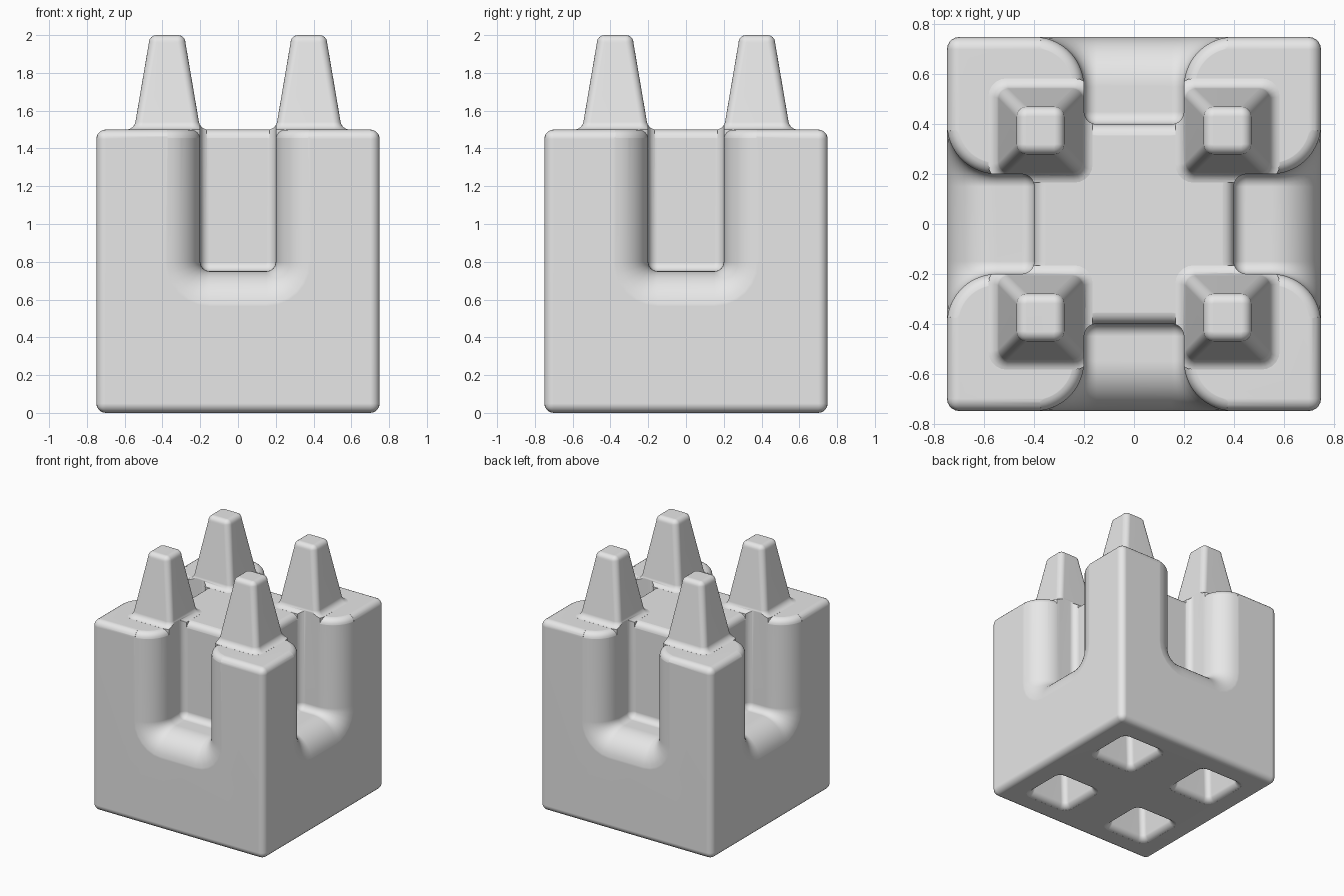
import bpy, bmesh
from math import sin, cos, radians, pi
from mathutils import Matrix

if "Cube" in bpy.data.objects:
    bpy.data.objects.remove(bpy.data.objects["Cube"])

grey = bpy.data.materials.new("light_grey")
grey.use_nodes = True
grey.diffuse_color = (0.8, 0.8, 0.8, 1)
grey.node_tree.nodes["Principled BSDF"].inputs["Base Color"].default_value = (0.8, 0.8, 0.8, 1)

EDGE = 0.05      # edge rounding
FLARE = 0.2      # rounding of the slot mouths
SIDE = 0.75      # half width of the block
TOP = 1.5        # height of the block
END = 82         # arcs stop just short of tangent


def steps(a, b, n):
    return [radians(a + (b - a) * i / n) for i in range(n + 1)]


def loft(name, rings, matrix=Matrix()):
    """Closed solid through a stack of matching rings."""
    bm = bmesh.new()
    rows = [[bm.verts.new(p) for p in ring] for ring in rings]
    for low, high in zip(rows, rows[1:]):
        for i in range(len(low)):
            j = (i + 1) % len(low)
            bm.faces.new((low[i], low[j], high[j], high[i]))
    bm.faces.new(rows[0])
    bm.faces.new(rows[-1])
    bm.transform(matrix)
    bmesh.ops.recalc_face_normals(bm, faces=bm.faces)
    mesh = bpy.data.meshes.new(name)
    bm.to_mesh(mesh)
    bm.free()
    mesh.materials.append(grey)
    obj = bpy.data.objects.new(name, mesh)
    bpy.context.collection.objects.link(obj)
    return obj


def combine(target, tool, operation):
    """Apply a boolean and discard the tool."""
    mod = target.modifiers.new("combine", "BOOLEAN")
    mod.operation, mod.object, mod.solver = operation, tool, "EXACT"
    bpy.context.view_layer.objects.active = target
    bpy.ops.object.modifier_apply(modifier=mod.name)
    bpy.data.objects.remove(tool)


def rounded_square(half, r, z):
    c = half - r
    return [(sx * c + r * cos(a), sy * c + r * sin(a), z)
            for k, (sx, sy) in enumerate(((1, 1), (-1, 1), (-1, -1), (1, -1)))
            for a in steps(90 * k, 90 * k + 90, 5)]


def peg_rings():
    """Tapered peg with a flared foot and a rounded tip."""
    r = 0.04
    taper = lambda z: 0.175 - 0.17 * (z - TOP)
    rings = []
    for a in steps(END, 0, 6):
        z, extra = TOP + r * (1 - sin(a)), r * (1 - cos(a))
        half = taper(z) + extra
        if not rings:
            rings.append(rounded_square(half, r + extra, TOP - 0.08))
        rings.append(rounded_square(half, r + extra, z))
    for a in steps(0, 90, 6):
        inset = r * (1 - cos(a))
        rings.append(rounded_square(taper(2 - r) - inset, r * 1.05 - inset, 2 - r + r * sin(a)))
    return rings


def slot_section(offset, y):
    """U section of a slot, widened by an offset."""
    half, floor, r = 0.2 + offset, 0.75 - offset, EDGE + offset
    ring = [(half, y, TOP + 0.1), (-half, y, TOP + 0.1)]
    for sign, start in ((-1, 180), (1, 270)):
        ring += [(sign * (half - r) + r * cos(a), y, floor + r + r * sin(a))
                 for a in steps(start, start + 90, 6)]
    return ring


def slot_rings():
    rings = [slot_section(EDGE * (sin(a) - 1), 0.45 - EDGE * cos(a)) for a in steps(3, 90, 6)]
    rings[0] = slot_section(-0.048, 0.4)
    arc = steps(0, END, 12)
    rings += [slot_section(FLARE * (1 - cos(a)), 0.55 + FLARE * sin(a)) for a in arc]
    rings.append(slot_section(0.257, 0.76))
    return rings


def rim_outline(d, z):
    """Plan of a slot, grown by d, for rounding its upper rim."""
    inner, mouth = EDGE + d, FLARE - d
    half = [(0.15 + inner * cos(a), 0.45 + inner * sin(a), z) for a in steps(-90, 0, 6)]
    half += [(0.4 - mouth * cos(a), 0.55 + mouth * sin(a), z) for a in steps(0, END, 12)]
    half.append((half[-1][0], 0.8, z))
    return half + [(-x, y, h) for x, y, h in reversed(half)]


def rim_rings():
    rings = [rim_outline(-0.004, TOP - EDGE - 0.02)]
    rings += [rim_outline(EDGE * (1 - cos(a)), TOP - EDGE + EDGE * sin(a))
              for a in steps(8, END, 6)]
    rings.append(rim_outline(0.11, TOP + 0.01))
    return rings


# Rounded block
bm = bmesh.new()
bmesh.ops.create_cube(bm, size=2 * SIDE, matrix=Matrix.Translation((0, 0, SIDE)))
bmesh.ops.bevel(bm, geom=bm.edges[:], offset=EDGE, segments=5, profile=0.5, affect="EDGES")
mesh = bpy.data.meshes.new("block")
bm.to_mesh(mesh)
bm.free()
mesh.materials.append(grey)
block = bpy.data.objects.new("block", mesh)
bpy.context.collection.objects.link(block)

turns = [Matrix.Rotation(k * pi / 2, 4, "Z") for k in range(4)]

# Rounded upper rims, then pegs, then slots, then sockets under the pegs
for turn in turns:
    combine(block, loft("rim_cutter", rim_rings(), turn), "DIFFERENCE")
for turn in turns:
    place = turn @ Matrix.Translation((0.375, 0.375, 0))
    combine(block, loft("peg", peg_rings(), place), "UNION")
for turn in turns:
    combine(block, loft("slot_cutter", slot_rings(), turn), "DIFFERENCE")
for turn in turns:
    place = turn @ Matrix.Translation((0.375, 0.375, -TOP))
    combine(block, loft("socket_cutter", peg_rings(), place), "DIFFERENCE")

# Smooth shading with clean flat faces
block.select_set(True)
bpy.context.view_layer.objects.active = block
bpy.ops.object.shade_smooth_by_angle(angle=radians(35))
normals = block.modifiers.new("flat_faces", "WEIGHTED_NORMAL")
normals.keep_sharp = True
